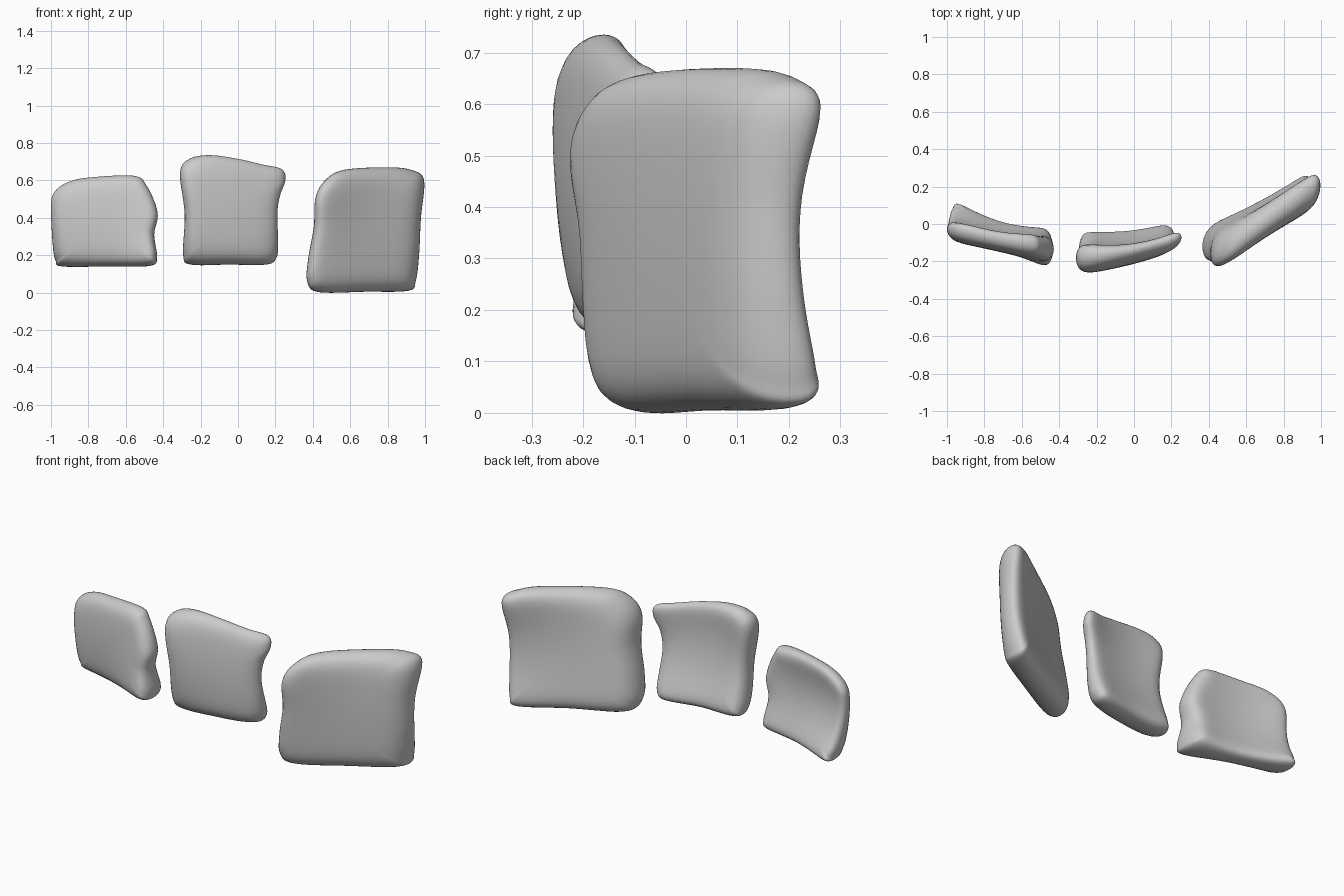
import bpy, bmesh, math
from mathutils import Vector

if "Cube" in bpy.data.objects:
    bpy.data.objects.remove(bpy.data.objects["Cube"])

RINGS, STEPS, POWER = 16, 6, 8


def smooth_loop(points):
    """Closed Catmull-Rom curve through the outline points."""
    pts = [Vector(p) for p in points]
    n, out = len(pts), []
    for i in range(n):
        a, b, c, d = (pts[(i + k) % n] for k in (-1, 0, 1, 2))
        for j in range(STEPS):
            t = j / STEPS
            out.append(0.5 * (2 * b + (c - a) * t + (2 * a - 5 * b + 4 * c - d) * t * t
                              + (3 * b - a - 3 * c + d) * t ** 3))
    return out


def blend(vals, t):
    """Parabola through three values at t = -1, 0, 1."""
    a, b, c = vals
    return a * t * (t - 1) / 2 + b * (1 - t * t) + c * t * (t + 1) / 2


def slab(name, outline, depths):
    """Pillow slab: front outline (x, z); depths = rows bottom/middle/top of (front y, back y)."""
    loop = smooth_loop(outline)
    xs, zs = [p.x for p in loop], [p.y for p in loop]
    cx, cz = (min(xs) + max(xs)) / 2, (min(zs) + max(zs)) / 2
    hx, hz = (max(xs) - min(xs)) / 2, (max(zs) - min(zs)) / 2

    def vert(x, z, side):
        u, v = (x - cx) / hx, (z - cz) / hz
        front, back = (blend([blend([c[k] for c in row], u) for row in depths], v) for k in (0, 1))
        return (x, (front + back) / 2 + side * (back - front) / 2, z)

    verts, faces, n = [], [], len(loop)
    for k in range(1, 2 * RINGS):
        s = math.sin(math.pi * k / (2 * RINGS))
        side = math.sqrt(max(0, 1 - s ** POWER)) * (1 if k > RINGS else -1)
        verts += [vert(cx + s * (p.x - cx), cz + s * (p.y - cz), side) for p in loop]
    for r in range(2 * RINGS - 2):
        for i in range(n):
            j = (i + 1) % n
            faces.append((r * n + i, r * n + j, (r + 1) * n + j, (r + 1) * n + i))
    # centre points close the front and back
    f = len(verts)
    verts += [vert(cx, cz, -1), vert(cx, cz, 1)]
    last = (2 * RINGS - 2) * n
    for i in range(n):
        j = (i + 1) % n
        faces += [(f, j, i), (f + 1, last + i, last + j)]
    mesh = bpy.data.meshes.new(name)
    mesh.from_pydata(verts, [], faces)
    # consistent outward normals
    bm = bmesh.new()
    bm.from_mesh(mesh)
    bmesh.ops.recalc_face_normals(bm, faces=bm.faces)
    bm.to_mesh(mesh)
    bm.free()
    mesh.polygons.foreach_set("use_smooth", [True] * len(mesh.polygons))
    mesh.update()
    ob = bpy.data.objects.new(name, mesh)
    bpy.context.collection.objects.link(ob)


# left slab, low and thick at the bottom
slab("left_slab",
     [(-.94, .14), (-.7, .14), (-.47, .143), (-.433, .19), (-.448, .31), (-.43, .43), (-.49, .575),
      (-.56, .625), (-.8, .615), (-.91, .59), (-.98, .54), (-1, .46), (-.99, .25), (-.975, .17)],
     [[(-.08, .21), (-.13, .05), (-.28, .02)],
      [(-.09, .04), (-.15, -.05), (-.22, -.05)],
      [(-.07, .09), (-.13, -.02), (-.19, -.02)]])

# middle slab, waisted with a flared top
slab("middle_slab",
     [(-.25, .15), (-.05, .15), (.15, .15), (.205, .185), (.215, .27), (.21, .42), (.225, .52),
      (.253, .6), (.235, .66), (.13, .685), (0, .715), (-.15, .735), (-.26, .715), (-.31, .64),
      (-.285, .42), (-.293, .2)],
     [[(-.20, .0), (-.19, .0), (-.10, .06)],
      [(-.27, -.09), (-.22, -.10), (-.13, -.04)],
      [(-.26, -.07), (-.19, -.09), (-.10, .02)]])

# right slab, the largest, turned outward
slab("right_slab",
     [(.43, .003), (.68, .005), (.91, .01), (.95, .06), (.968, .2), (.978, .4), (.995, .6),
      (.93, .655), (.8, .67), (.57, .657), (.47, .605), (.415, .51), (.405, .35), (.375, .18),
      (.37, .06)],
     [[(-.22, .0), (-.05, .15), (.13, .37)],
      [(-.27, -.05), (-.08, .10), (.10, .27)],
      [(-.36, -.10), (-.09, .10), (.11, .35)]])
